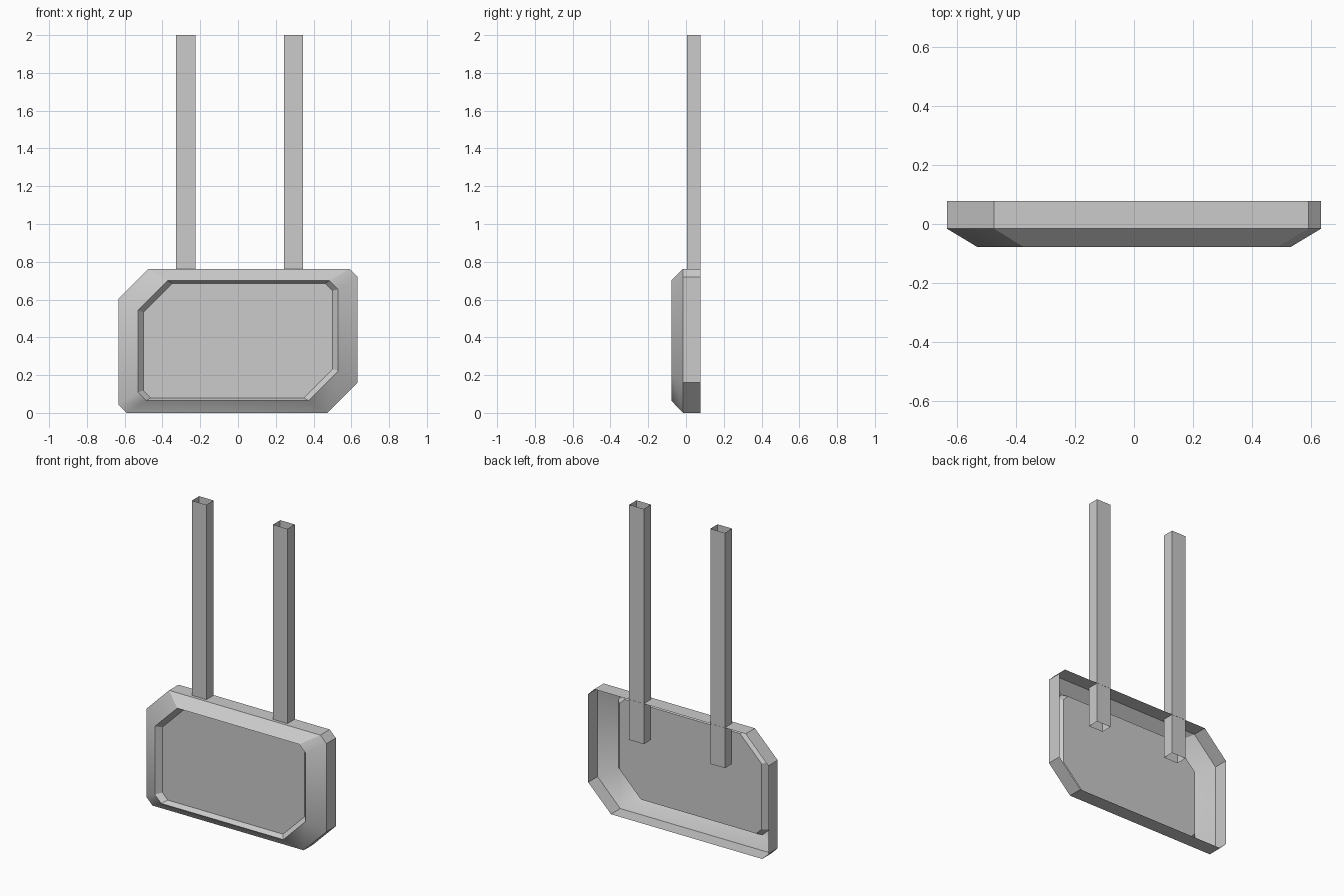
import bpy, bmesh

if "Cube" in bpy.data.objects:
    bpy.data.objects.remove(bpy.data.objects["Cube"])


def octagon(hw, z0, z1, big, small, y):
    """Rectangle outline with two large and two small clipped corners."""
    pts = [(-hw + small, z0), (hw - big, z0), (hw, z0 + big), (hw, z1 - small),
           (hw - small, z1), (-hw + big, z1), (-hw, z1 - big), (-hw, z0 + small)]
    return [(x, y, z) for x, z in pts]


def loft(name, loops, cap=False):
    """Skin closed loops in order, optionally filling the last one."""
    bm = bmesh.new()
    rings = [[bm.verts.new(p) for p in loop] for loop in loops]
    n = len(rings[0])
    for a, b in zip(rings, rings[1:]):
        for i in range(n):
            j = (i + 1) % n
            bm.faces.new((a[i], a[j], b[j], b[i]))
    if cap:
        bm.faces.new(rings[-1])
    mesh = bpy.data.meshes.new(name)
    bm.to_mesh(mesh)
    bm.free()
    obj = bpy.data.objects.new(name, mesh)
    bpy.context.collection.objects.link(obj)
    return obj


# Open-backed housing: side wall, bevelled frame, recess and flat screen
housing = loft("sign_housing", [
    octagon(0.633, 0.0, 0.763, 0.16, 0.043, 0.078),
    octagon(0.633, 0.0, 0.763, 0.16, 0.043, -0.016),
    octagon(0.53, 0.065, 0.70, 0.157, 0.045, -0.078),
    octagon(0.50, 0.08, 0.685, 0.152, 0.038, -0.045),
], cap=True)
bpy.context.view_layer.objects.active = housing
housing.select_set(True)
bpy.ops.object.shade_smooth_by_angle(angle=0.5236)

# Hollow hanging posts, open at both ends
for side, cx in (("left", -0.276), ("right", 0.294)):
    x0, x1, y0, y1 = cx - 0.051, cx + 0.051, 0.004, 0.077
    loft(side + "_post", [[(x0, y0, z), (x1, y0, z), (x1, y1, z), (x0, y1, z)]
                          for z in (0.506, 2.0)])
